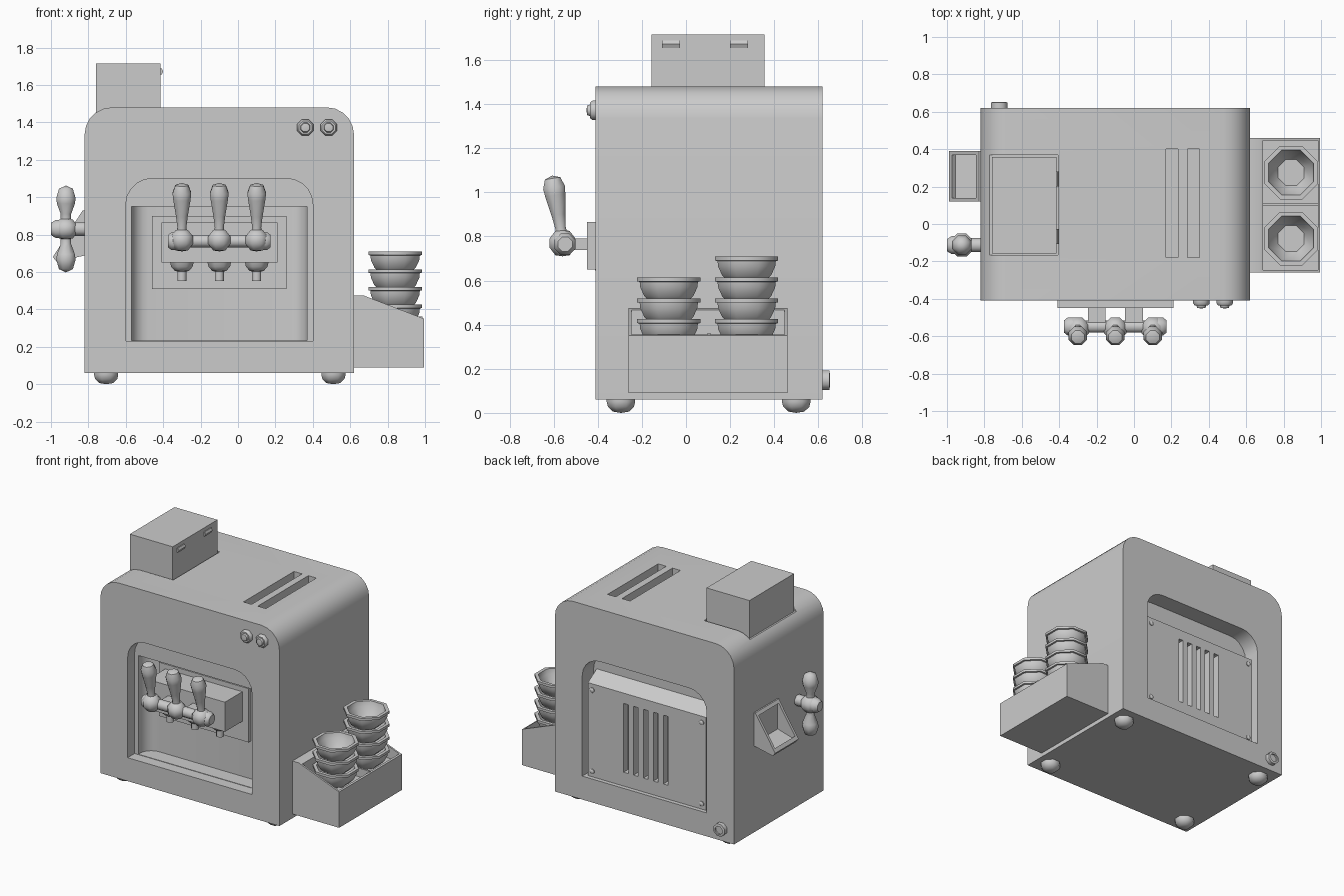
import bpy, bmesh
from math import radians, sin, cos, pi
from mathutils import Vector

if "Cube" in bpy.data.objects:
    bpy.data.objects.remove(bpy.data.objects["Cube"])


def finish(bm, name, angle=35):
    bmesh.ops.remove_doubles(bm, verts=bm.verts, dist=1e-5)
    bmesh.ops.recalc_face_normals(bm, faces=bm.faces)
    me = bpy.data.meshes.new(name)
    bm.to_mesh(me)
    bm.free()
    ob = bpy.data.objects.new(name, me)
    bpy.context.collection.objects.link(ob)
    smooth(ob, angle)
    return ob


def select(ob):
    bpy.ops.object.select_all(action='DESELECT')
    ob.select_set(True)
    bpy.context.view_layer.objects.active = ob


def smooth(ob, angle=35):
    select(ob)
    bpy.ops.object.shade_smooth_by_angle(angle=radians(angle))


def extrude(name, pts, axis, a, b):
    """Extrude a 2D outline along an axis from a to b."""
    place = {'x': lambda p, h: (h, p[0], p[1]),
             'y': lambda p, h: (p[0], h, p[1]),
             'z': lambda p, h: (p[0], p[1], h)}[axis]
    bm = bmesh.new()
    lo = [bm.verts.new(place(p, a)) for p in pts]
    hi = [bm.verts.new(place(p, b)) for p in pts]
    bm.faces.new(lo)
    bm.faces.new(hi)
    n = len(pts)
    for i in range(n):
        j = (i + 1) % n
        bm.faces.new((lo[i], lo[j], hi[j], hi[i]))
    return finish(bm, name)


def box(name, x0, x1, y0, y1, z0, z1):
    return extrude(name, [(x0, y0), (x1, y0), (x1, y1), (x0, y1)], 'z', z0, z1)


def lathe(name, profile, loc, axis=(0, 0, 1), sides=8):
    """Spin (radius, height) pairs round an axis."""
    rot = Vector((0, 0, 1)).rotation_difference(Vector(axis).normalized())
    bm = bmesh.new()
    rings = []
    for r, h in profile:
        rings.append([bm.verts.new(Vector(loc) + rot @ Vector((
            r * cos(2 * pi * (k + .5) / sides), r * sin(2 * pi * (k + .5) / sides), h)))
            for k in range(sides)])
    for a, b in zip(rings, rings[1:]):
        for k in range(sides):
            m = (k + 1) % sides
            bm.faces.new((a[k], a[m], b[m], b[k]))
    bmesh.ops.dissolve_degenerate(bm, dist=1e-6, edges=bm.edges)
    return finish(bm, name, 50)


def arch(x0, x1, z0, z1, r, seg=5):
    """Rectangle with two rounded corners on the high side."""
    pts = [(x0, z0), (x1, z0)]
    for cx, start in ((x1 - r, 0), (x0 + r, 90)):
        for i in range(seg + 1):
            t = radians(start + 90 * i / seg)
            pts.append((cx + r * cos(t), z1 - r + r * sin(t)))
    return pts


def cut(target, cutter):
    cutter.hide_render = True
    mod = target.modifiers.new("cut", 'BOOLEAN')
    mod.operation = 'DIFFERENCE'
    mod.solver = 'EXACT'
    mod.object = cutter
    select(target)
    bpy.ops.object.modifier_apply(modifier=mod.name)
    bpy.data.objects.remove(cutter, do_unlink=True)


# Housing with front alcove, rear recess and top vents
body = extrude("housing", arch(-.82, .62, .06, 1.48, .145), 'y', -.41, .62)
opening = arch(-.6, .4, .23, 1.1, .14)
cut(body, extrude("front_cutter", opening, 'y', -.6, -.33))
cut(body, extrude("pocket_cutter", arch(-.57, .37, -.5, -.22, .09), 'z', .233, .95))
cut(body, extrude("rear_cutter", opening, 'y', .49, .8))
for x in (.17, .285):
    cut(body, box("vent_cutter", x, x + .065, -.18, .4, 1.42, 1.6))
cut(body, box("seat_cutter", -.78, -.405, -.165, .37, 1.44, 1.6))
smooth(body)

# Rear service panel with sloped top, slots and screws
panel = extrude("rear_panel", [(.485, .23), (.59, .23), (.59, .905), (.485, .97)], 'x', -.575, .375)
for i in range(5):
    x = -.25 + .08 * i
    cut(panel, box("slot_cutter", x - .019, x + .019, .54, .7, .33, .83))
smooth(panel)
for x in (-.54, .34):
    for z in (.27, .86):
        lathe("panel_screw", [(0, 0), (.018, 0), (.018, .008), (.01, .014), (0, .014)], (x, .588, z), (0, 1, 0))

# Hopper box on top with two clips
box("hopper_box", -.76, -.415, -.157, .357, 1.43, 1.715)
for y in (-.068, .24):
    extrude("hopper_clip", [(-.42, 1.655), (-.408, 1.655), (-.4, 1.672), (-.408, 1.688), (-.42, 1.688)],
            'y', y - .04, y + .04)

# Buttons on the front and drain cap at the rear
knob = [(0, 0), (.047, 0), (.047, .015), (.038, .026), (.028, .026), (.024, .038), (0, .042)]
for x in (.36, .485):
    lathe("button", knob, (x, -.41, 1.372), (0, -1, 0))
lathe("drain_cap", [(0, 0), (.047, 0), (.047, .03), (.03, .033), (.03, .022), (0, .022)], (-.72, .62, .148), (0, 1, 0))

# Feet
for x in (-.705, .51):
    for y in (-.295, .5):
        lathe("foot", [(0, 0), (.04, .006), (.064, .028), (.07, .05), (.07, .068), (0, .068)], (x, y, 0))

# Dispenser block and back plate
box("dispenser_plate", -.46, .26, -.25, -.215, .51, .9)
box("dispenser_block", -.41, .21, -.45, -.24, .65, .865)
for x in (-.2, 0):
    box("bar_post", x - .047, x + .047, -.53, -.44, .738, .79)
lathe("tap_bar", [(0, 0), (.035, 0), (.052, .02), (.052, .05), (.036, .056), (.036, .494),
                  (.052, .5), (.052, .53), (.035, .55), (0, .55)], (-.375, -.548, .765), (1, 0, 0))

# Tap levers and nozzles
grip = [(.03, .04), (.026, .07), (.034, .13), (.05, .22), (.054, .255), (.038, .297), (0, .31)]
for x in (-.3, -.1, .1):
    lathe("tap_collar", [(0, -.06), (.035, -.055), (.064, -.02), (.064, .02), (.035, .055), (0, .06)],
          (x, -.56, .77))
    lathe("tap_lever", [(0, .03)] + grip, (x, -.558, .77), (0, -.16, 1))
    lathe("nozzle", [(0, 0), (.026, 0), (.026, .05), (.04, .052), (.062, .075), (.07, .105), (0, .105)],
          (x, -.35, .553))

# Side crank with two grips
cx, cy, cz = -.92, -.113, .83
lathe("crank_axle", [(0, 0), (.04, 0), (.04, .11), (.052, .115), (.052, .16), (.035, .185), (0, .185)],
      (-.815, cy, cz), (-1, 0, 0))
lathe("crank_hub", [(0, -.06), (.04, -.05), (.066, -.018), (.066, .018), (.04, .05), (0, .06)], (cx, cy, cz))
for s in (1, -1):
    lathe("crank_grip", [(0, .03), (.03, .05), (.03, .08), (.052, .135), (.056, .165), (.04, .215), (0, .232)],
          (cx, cy, cz), (0, 0, s))

# Side chute with slanted open mouth
chute = extrude("side_chute", [(-.81, .69), (-.97, .655), (-.99, .68), (-.83, .93), (-.81, .93)], 'y', .12, .39)
cut(chute, extrude("mouth_cutter", [(-.835, .72), (-.955, .685), (-1.0, .73), (-.9, .93), (-.835, .905)],
                   'y', .14, .37))
smooth(chute)

# Bowl tray on the right side
tray = extrude("bowl_tray", [(.615, .09), (.995, .09), (.995, .35), (.67, .475), (.615, .475)], 'y', -.26, .46)
cut(tray, box("tray_cutter", .69, .983, -.247, .447, .3, .8))
smooth(tray)
box("tray_divider", .685, .987, .098, .112, .295, .362)

# Stacked bowls
bowl = [(0, -.122), (.08, -.122), (.12, -.085), (.14, -.045), (.143, -.02), (.155, -.018), (.155, 0),
        (.13, 0), (.122, -.035), (.075, -.1), (0, -.1)]
for y, count in ((-.078, 3), (.275, 4)):
    for i in range(count):
        lathe("bowl", bowl, (.84, y, .425 + .0945 * i))
